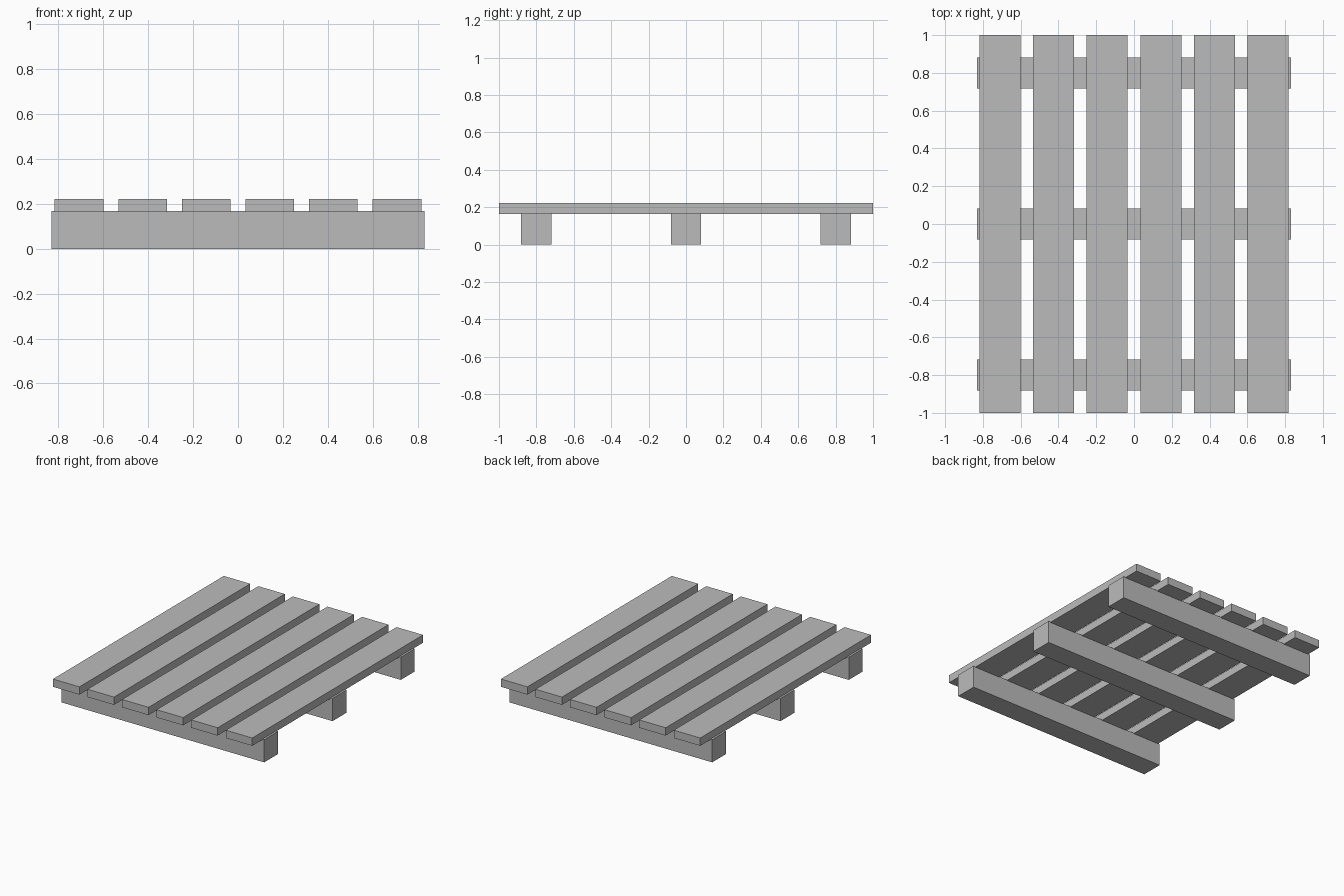
import bpy

# Remove the default cube
cube = bpy.data.objects.get("Cube")
if cube:
    bpy.data.objects.remove(cube, do_unlink=True)

# Single flat grey
grey = bpy.data.materials.new("plain_grey")
grey.use_nodes = True
COLOUR = (0.5, 0.5, 0.5, 1)
grey.diffuse_color = COLOUR
grey.node_tree.nodes["Principled BSDF"].inputs["Base Color"].default_value = COLOUR


def board(name, centre, size):
    """Add a sharp-edged box of the given size."""
    bpy.ops.mesh.primitive_cube_add(size=1, location=centre)
    obj = bpy.context.object
    obj.name = name
    obj.scale = size
    bpy.ops.object.transform_apply(location=False, rotation=False, scale=True)
    obj.data.materials.append(grey)
    return obj


# Three bearers running side to side
BEARER_H = 0.168
for label, y in (("front", -0.8), ("middle", 0), ("back", 0.8)):
    board(f"{label}_bearer", (0, y, BEARER_H / 2), (1.664, 0.163, BEARER_H))

# Six deck planks running front to back, slightly sunk into the bearers
PLANK_BOTTOM, PLANK_TOP = 0.164, 0.222
PITCH = 0.2834
for i in range(6):
    x = (i - 2.5) * PITCH
    board(f"deck_plank_{i + 1}", (x, 0, (PLANK_BOTTOM + PLANK_TOP) / 2),
          (0.217, 2, PLANK_TOP - PLANK_BOTTOM))
